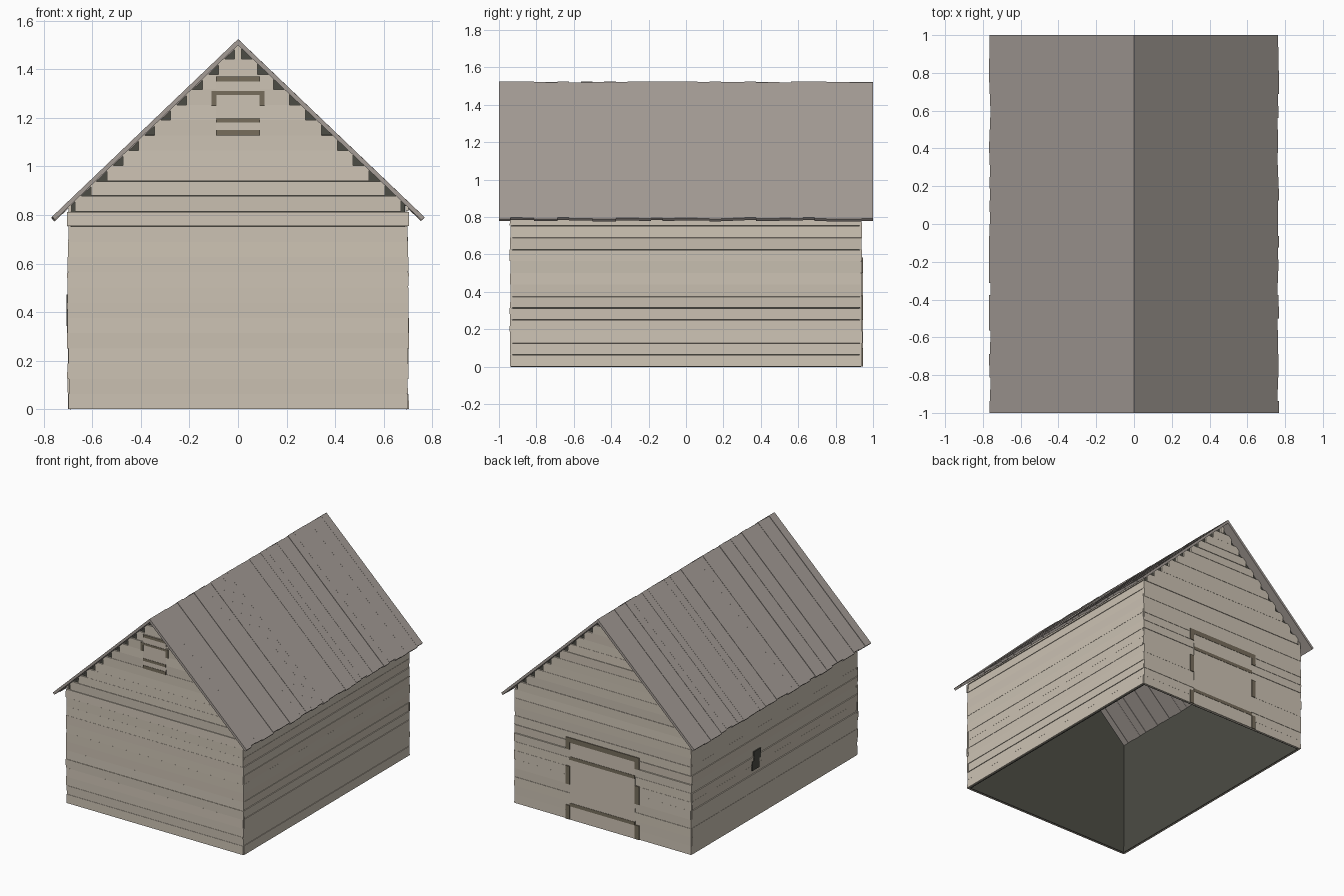
import bpy, bmesh, random
from mathutils import Matrix, Vector

random.seed(4)
if "Cube" in bpy.data.objects:
    bpy.data.objects.remove(bpy.data.objects["Cube"])

SLOPE = 0.955      # roof fall per unit of width
RIDGE = 1.525
ROW = 0.0627       # height of one plank row
HALF_X, HALF_Y = 0.695, 0.935


def material(name, r, g, b):
    color = [(c / 255) ** 2.2 for c in (r, g, b)] + [1]
    mat = bpy.data.materials.new(name)
    mat.use_nodes = True
    mat.diffuse_color = color
    mat.node_tree.nodes["Principled BSDF"].inputs["Base Color"].default_value = color
    return mat


plank_mat = material("pale wood", 203, 193, 178)
roof_mat = material("grey roof wood", 163, 155, 149)
trim_mat = material("brown trim", 118, 109, 93)
dark_mat = material("dark interior", 77, 77, 70)


def finish(name, bm, mat):
    bmesh.ops.recalc_face_normals(bm, faces=bm.faces)
    mesh = bpy.data.meshes.new(name)
    bm.to_mesh(mesh)
    bm.free()
    mesh.materials.append(mat)
    obj = bpy.data.objects.new(name, mesh)
    bpy.context.collection.objects.link(obj)
    return obj


def box(bm, centre, size, tilt=0, axis="X"):
    matrix = (Matrix.Translation(Vector(centre)) @ Matrix.Rotation(tilt, 4, axis)
              @ Matrix.Diagonal((*size, 1)))
    bmesh.ops.create_cube(bm, size=1, matrix=matrix)


def prism(bm, profile, y0, y1):
    ends = [[bm.verts.new((x, y, z)) for x, z in profile] for y in (y0, y1)]
    for end in ends:
        bm.faces.new(end)
    n = len(profile)
    return [bm.faces.new((ends[0][i], ends[0][(i + 1) % n],
                          ends[1][(i + 1) % n], ends[1][i])) for i in range(n)]


def plate(bm, side, x0, x1, z0, z1, proud):
    # thin plate on a gable wall, reaching out by proud
    box(bm, ((x0 + x1) / 2, side * (HALF_Y + proud - 0.004), (z0 + z1) / 2),
        (x1 - x0, 0.008, z1 - z0))


def vary(amount):
    return random.uniform(-amount, amount)


# Dark inner shell, open below and towards the roof
bm = bmesh.new()
shell = [(-0.688, 0), (-0.688, 0.846), (0, 1.503), (0.688, 0.846), (0.688, 0)]
sides = prism(bm, shell, -0.928, 0.928)
bmesh.ops.delete(bm, geom=[sides[1], sides[2], sides[4]], context="FACES")
inner = finish("inner_shell", bm, dark_mat)
thick = inner.modifiers.new("thickness", "SOLIDIFY")
thick.thickness = 0.008

# Gable walls: stepped planks narrowing towards the ridge
for name, side in (("front_wall", -1), ("back_wall", 1)):
    bm = bmesh.new()
    for row in range(24):
        top = (row + 1) * ROW
        half = min(0.70, (1.50 - top) / SLOPE + 0.02)
        if half < 0.7:
            wide = half
        else:
            wide = half + vary(0.004)
        height = ROW - random.choice((0, 0, 0, 0.004))
        box(bm, (0, side * (HALF_Y + vary(0.002)), top - ROW / 2),
            (2 * wide, 0.012, height), vary(0.04))
    finish(name, bm, plank_mat)

# Long side walls
for name, side in (("right_wall", -1), ("left_wall", 1)):
    bm = bmesh.new()
    for row in range(14):
        z0 = row * ROW
        z1 = min(z0 + ROW, 0.848)
        height = z1 - z0 - random.choice((0, 0, 0.004))
        box(bm, (side * (HALF_X + vary(0.003)), 0, (z0 + z1) / 2),
            (0.012, 2 * HALF_Y + vary(0.008), height), vary(0.06), "Y")
    finish(name, bm, plank_mat)

# Roof boards running from ridge to eave
for name, side in (("right_roof", -1), ("left_roof", 1)):
    bm = bmesh.new()
    count = 32
    for i in range(count):
        top = RIDGE - random.uniform(0, 0.006)
        eave = 0.764 + vary(0.005)
        low = top - SLOPE * eave
        profile = [(0, top), (side * eave, low),
                   (side * (eave - 0.012), low - 0.013), (0, top - 0.025)]
        prism(bm, profile, -1 + 2 * i / count, -1 + 2 * (i + 1) / count)
    finish(name, bm, roof_mat)

# Loft hatch in the front gable
bm = bmesh.new()
plate(bm, -1, -0.09, 0.09, 1.13, 1.37, 0.010)
finish("loft_hatch", bm, plank_mat)
bm = bmesh.new()
for z0, z1 in ((1.35, 1.37), (1.295, 1.31), (1.182, 1.2), (1.127, 1.15)):
    plate(bm, -1, -0.09, 0.09, z0, z1, 0.012)
for s in (-1, 1):
    x0, x1 = sorted((s * 0.088, s * 0.11))
    plate(bm, -1, x0, x1, 1.25, 1.31, 0.012)
finish("loft_hatch_trim", bm, trim_mat)

# Large door in the back gable
bm = bmesh.new()
plate(bm, 1, -0.257, 0.257, 0, 0.55, 0.010)
finish("barn_door", bm, plank_mat)
bm = bmesh.new()
plate(bm, 1, -0.29, 0.29, 0.55, 0.585, 0.012)
for z in (0.44, 0.108):
    plate(bm, 1, -0.257, 0.257, z - 0.012, z + 0.012, 0.012)
for s in (-1, 1):
    x0, x1 = sorted((s * 0.257, s * 0.29))
    for z0, z1 in ((0.5, 0.55), (0.25, 0.38), (0, 0.1)):
        plate(bm, 1, x0, x1, z0, z1, 0.012)
finish("barn_door_trim", bm, trim_mat)

# Small ragged opening in the right wall
bm = bmesh.new()
for y, z in ((0.2, 0.44), (0.22, 0.375)):
    box(bm, (-0.703, y, z), (0.008, 0.08, 0.066))
finish("side_opening", bm, dark_mat)
